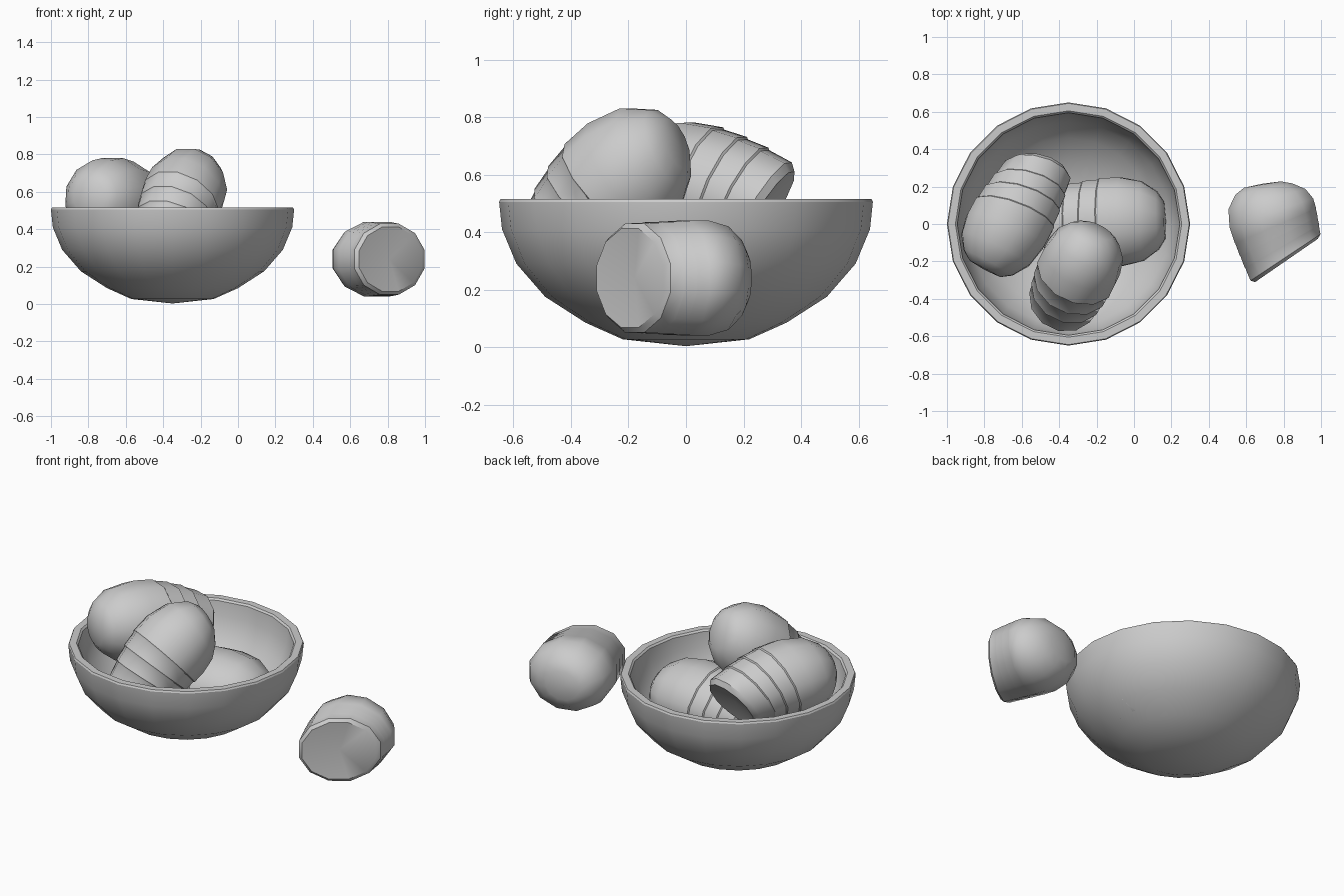
import bpy, bmesh, math
from mathutils import Matrix, Vector

if "Cube" in bpy.data.objects:
    bpy.data.objects.remove(bpy.data.objects["Cube"])


def loft(name, rings, angle):
    """Skin a list of vertex rings; a one-point ring closes to a tip."""
    bm = bmesh.new()
    rows = [[bm.verts.new(p) for p in ring] for ring in rings]
    for a, b in zip(rows, rows[1:]):
        n = max(len(a), len(b))
        for i in range(n):
            j = (i + 1) % n
            quad = []
            for v in (a[i % len(a)], a[j % len(a)], b[j % len(b)], b[i % len(b)]):
                if v not in quad:
                    quad.append(v)
            bm.faces.new(quad)
    bmesh.ops.recalc_face_normals(bm, faces=bm.faces)
    mesh = bpy.data.meshes.new(name)
    bm.to_mesh(mesh)
    bm.free()
    obj = bpy.data.objects.new(name, mesh)
    bpy.context.collection.objects.link(obj)
    bpy.ops.object.select_all(action='DESELECT')
    obj.select_set(True)
    bpy.context.view_layer.objects.active = obj
    bpy.ops.object.shade_smooth_by_angle(angle=math.radians(angle))
    return obj


# Bowl: outer wall, rim and inner wall in one 20-sided lathe profile
profile = [(0, 0.003), (0.22, 0.027), (0.35, 0.085), (0.49, 0.175), (0.59, 0.29),
           (0.64, 0.41), (0.65, 0.505), (0.645, 0.515), (0.605, 0.515), (0.595, 0.505),
           (0.585, 0.42), (0.545, 0.31), (0.46, 0.21), (0.34, 0.125), (0.2, 0.07), (0, 0.05)]
SIDES = 20
rings = []
for r, z in profile:
    count = SIDES if r else 1
    rings.append([(-0.35 + r * math.cos(2 * math.pi * i / SIDES),
                   r * math.sin(2 * math.pi * i / SIDES), z) for i in range(count)])
loft("bowl", rings, 22)


# Pastry: rounded end, fat middle, then overlapping layers stepping down to a cut end
# (fraction along length, girth in the middle, amount of taper)
LAYERS = [(0, 0.0, 0), (0.01, 0.42, 0), (0.07, 0.66, 0), (0.2, 0.9, 0), (0.38, 1, 0),
          (0.54, 1, 0), (0.55, 1, 0.15), (0.68, 1, 0.25), (0.69, 1, 0.4),
          (0.81, 1, 0.5), (0.82, 1, 0.65), (0.96, 1, 0.85), (1.0, 0.92, 1.1), (0.96, 0, 1)]


def pastry(name, start, end, half_w, half_h, taper, turn=(0, 0), pitch=(0, 0), arch=0):
    """Turn and pitch give the lean in degrees of the first and last ring."""
    start, end = Vector(start), Vector(end)
    y = (end - start).normalized()
    x = y.cross(Vector((0, 0, 1))).normalized()
    frame = Matrix((x, y, x.cross(y))).transposed()
    rings = []
    for f, girth, t in LAYERS:
        s = girth * (1 - taper * t)
        lean = [math.radians(a + (b - a) * f) for a, b in (turn, pitch)]
        bend = Matrix.Rotation(lean[0], 3, 'Z') @ Matrix.Rotation(lean[1], 3, 'X')
        lift = Vector((0, 0, 4 * arch * f * (1 - f)))
        ring = []
        for i in range(12 if s else 1):
            a = 2 * math.pi * (i + 0.5) / 12
            p = Vector((half_w * s * math.cos(a), 0, half_h * s * math.sin(a)))
            ring.append(start.lerp(end, f) + frame @ (bend @ p + lift))
        rings.append(ring)
    loft(name, rings, 38)


pastry("pastry_loose", (0.685, 0.215, 0.24), (0.815, -0.195, 0.24), 0.245, 0.207, 0.06,
       turn=(-8, 17))
pastry("pastry_left", (-0.80, -0.245, 0.57), (-0.51, 0.29, 0.48), 0.23, 0.225, 0.22,
       turn=(0, 14), pitch=(8, -24), arch=0.035)
pastry("pastry_front", (-0.195, -0.03, 0.71), (-0.385, -0.42, 0.34), 0.22, 0.225, 0.18,
       pitch=(20, -20), arch=0.045)
pastry("pastry_right", (0.17, 0.02, 0.31), (-0.46, 0.0, 0.28), 0.245, 0.21, 0.22,
       pitch=(0, -12), arch=0.01)
